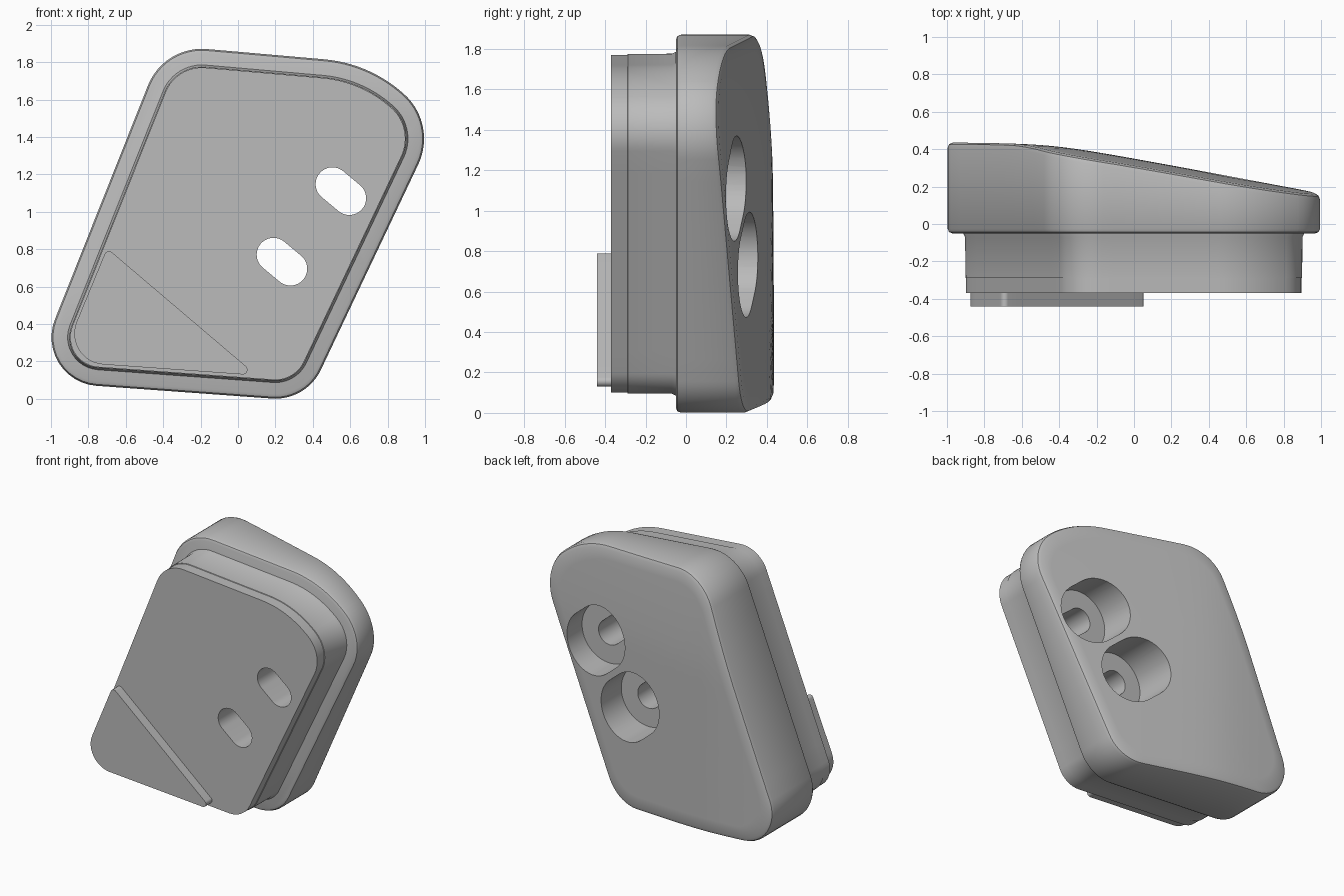
import bpy
import bmesh
from math import atan2, cos, sin, pi, sqrt, tan
from mathutils import Vector

if "Cube" in bpy.data.objects:
    bpy.data.objects.remove(bpy.data.objects["Cube"], do_unlink=True)

grey = bpy.data.materials.new("plain grey")
grey.use_nodes = True
colour = (0.5, 0.5, 0.5, 1)
grey.diffuse_color = colour
grey.node_tree.nodes["Principled BSDF"].inputs["Base Color"].default_value = colour


def rounded(corners, inset=0.0, arc=12, split=10):
    """Counter-clockwise (x, z) outline with filleted corners and an inset."""
    pts = []
    count = len(corners)
    for i, (x, z, radius) in enumerate(corners):
        p = Vector((x, z))
        a = (Vector(corners[i - 1][:2]) - p).normalized()
        b = (Vector(corners[(i + 1) % count][:2]) - p).normalized()
        half = a.angle(b) / 2
        centre = p + (a + b).normalized() * radius / sin(half)
        start = p + a * radius / tan(half) - centre
        sweep = pi - 2 * half
        base = atan2(start.y, start.x)
        r = radius - inset
        pts.append([centre + r * Vector((cos(base + sweep * k / arc), sin(base + sweep * k / arc)))
                    for k in range(arc + 1)])
    outline = []
    for i, section in enumerate(pts):
        after = pts[(i + 1) % count][0]
        outline += section
        outline += [section[-1].lerp(after, k / split) for k in range(1, split)]
    return outline


def capsule(centre, radius, arc=24):
    """Slot outline lying along the shared slot direction."""
    half = Vector((0.045, -0.0375))
    base = atan2(half.y, half.x) - pi / 2
    return [Vector(centre) + half * side + radius * Vector((cos(t), sin(t)))
            for side, turn in ((1, 0), (-1, pi))
            for t in [base + turn + pi * k / arc for k in range(arc + 1)]]


def loft(name, rings):
    """Skin equal-length rings of 3D points and cap both ends."""
    bm = bmesh.new()
    loops = [[bm.verts.new(p) for p in ring] for ring in rings]
    n = len(loops[0])
    for low, high in zip(loops, loops[1:]):
        for i in range(n):
            j = (i + 1) % n
            bm.faces.new((low[i], low[j], high[j], high[i]))
    bm.faces.new(loops[0])
    bm.faces.new(loops[-1])
    bmesh.ops.recalc_face_normals(bm, faces=bm.faces)
    mesh = bpy.data.meshes.new(name)
    bm.to_mesh(mesh)
    bm.free()
    mesh.materials.append(grey)
    ob = bpy.data.objects.new(name, mesh)
    bpy.context.collection.objects.link(ob)
    return ob


def flat(outline, y):
    return [(p.x, y, p.y) for p in outline]


def cut(ob, cutter):
    mod = ob.modifiers.new("cut", "BOOLEAN")
    mod.operation = "DIFFERENCE"
    mod.solver = "EXACT"
    mod.object = cutter
    bpy.context.view_layer.objects.active = ob
    bpy.ops.object.modifier_apply(modifier=mod.name)
    bpy.data.objects.remove(cutter, do_unlink=True)


def back(p, drop=0.0):
    """Sloping back surface that levels off on the thick side."""
    slope, level = 0.355 - 0.19 * p.x, 0.44
    y = 0.5 * (slope + level - sqrt((slope - level) ** 2 + 0.002))
    y -= 0.035 * max(0, (p.y - 1.2) / 0.6) ** 1.5
    return (p.x, y - drop, p.y)


corners = [(-1.11, 0.095, 0.26), (0.364, -0.012, 0.27), (1.07, 1.477, 0.32),
           (0.69, 1.795, 0.73), (-0.396, 1.89, 0.31)]

# Thick body with softened rims and a shaped back
rings = [flat(rounded(corners, i), y) for i, y in ((0.025, -0.05), (0.008, -0.043), (0, -0.025))]
rings += [[back(p, drop) for p in rounded(corners, i)]
          for i, drop in ((0, 0.028), (0.008, 0.009), (0.028, 0))]
middle = Vector((0, 0.95))
rim = rounded(corners, 0.028)
rings += [[back(middle.lerp(p, s / 12)) for p in rim] for s in range(11, 0, -1)]
body = loft("body", rings)

# Raised front block with a small flare where it meets the body
block = loft("front_block", [flat(rounded(corners, i), y) for i, y in
             ((0.1, -0.37), (0.1, -0.29), (0.096, -0.288), (0.094, -0.07),
              (0.086, -0.054), (0.086, -0.03))])

# Thin three-cornered pad on the block
pad_corners = [(-0.95, 0.2, 0.165), (0.1, 0.125, 0.025), (-0.7, 0.805, 0.025)]
pad = loft("corner_pad", [flat(rounded(pad_corners), y) for y in (-0.44, -0.365)])

# Two through slots, each with a wide recess from the back
for centre in ((0.55, 1.11), (0.235, 0.733)):
    for ob in (body, block):
        cut(ob, loft("slot_cutter", [flat(capsule(centre, 0.09), y) for y in (-1, 1)]))
    cut(body, loft("recess_cutter", [flat(capsule(centre, 0.2225), y) for y in (0.025, 1)]))

for ob in (body, block, pad):
    bpy.ops.object.select_all(action="DESELECT")
    ob.select_set(True)
    bpy.context.view_layer.objects.active = ob
    bpy.ops.object.shade_smooth_by_angle(angle=pi / 6)
